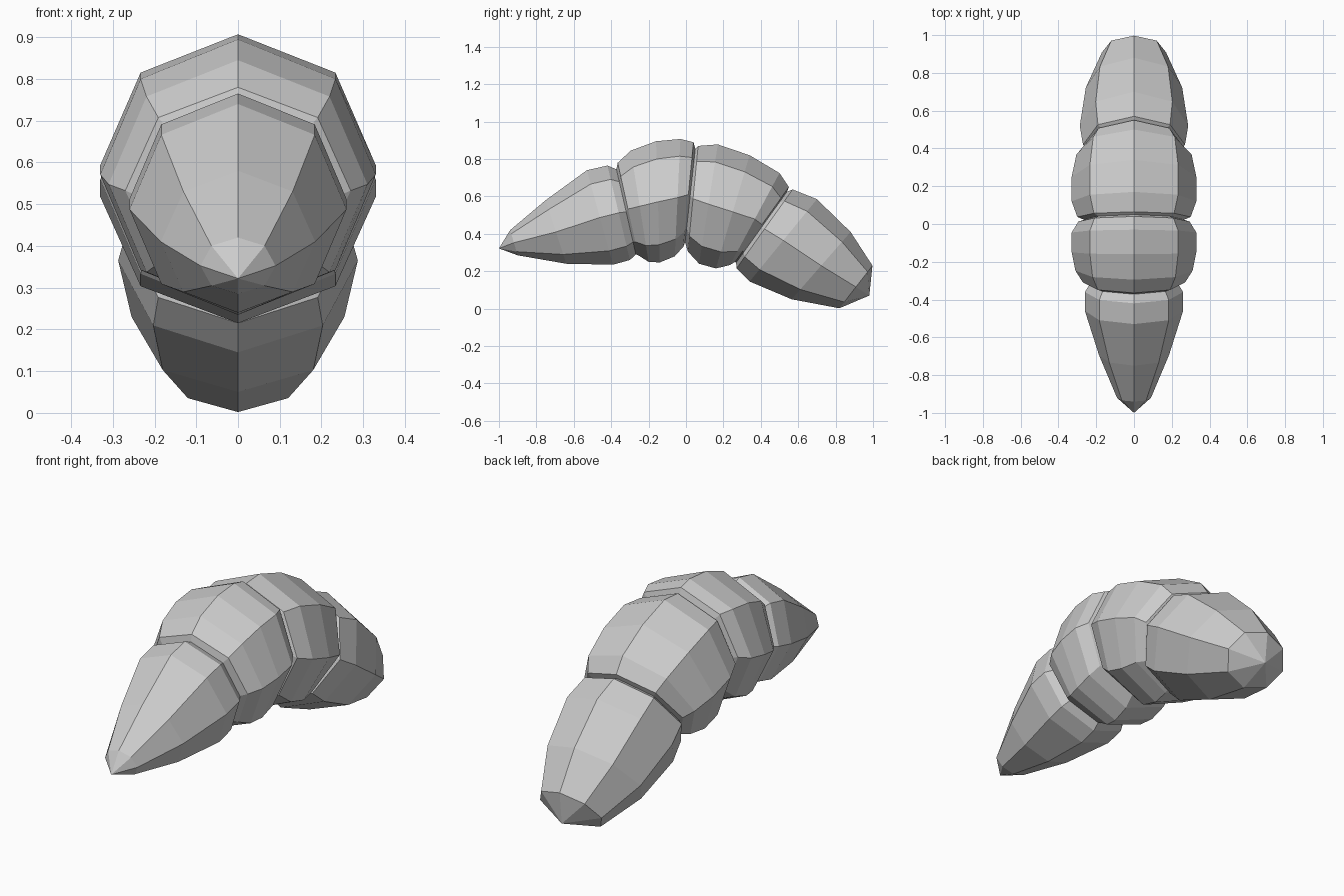
import bpy, bmesh
from math import sin, cos, pi
from mathutils import Vector

if "Cube" in bpy.data.objects:
    bpy.data.objects.remove(bpy.data.objects["Cube"])

SIDES = 8

# Each ring: (top y, top z, bottom y, bottom z, half width)
front_end = [
    (-0.94, 0.42, -0.90, 0.285, 0.09),
    (-0.75, 0.58, -0.64, 0.24, 0.185),
    (-0.53, 0.74, -0.39, 0.235, 0.26),
    (-0.42, 0.765, -0.30, 0.26, 0.26),
]
front_groove = [(-0.372, 0.745, -0.268, 0.29, 0.235)]
front_middle = [
    (-0.365, 0.78, -0.255, 0.285, 0.27),
    (-0.295, 0.845, -0.20, 0.25, 0.31),
    (-0.16, 0.895, -0.14, 0.247, 0.33),
    (-0.03, 0.907, -0.06, 0.28, 0.33),
    (0.04, 0.89, -0.015, 0.33, 0.295),
]
middle_groove = [(0.05, 0.855, -0.005, 0.355, 0.265)]
rear_middle = [
    (0.065, 0.87, 0.01, 0.305, 0.30),
    (0.17, 0.878, 0.07, 0.24, 0.33),
    (0.34, 0.82, 0.16, 0.215, 0.33),
    (0.50, 0.725, 0.235, 0.233, 0.305),
    (0.55, 0.65, 0.262, 0.25, 0.265),
]
rear_groove = [(0.54, 0.625, 0.268, 0.245, 0.24)]
rear_end = [
    (0.57, 0.637, 0.27, 0.215, 0.27),
    (0.70, 0.585, 0.34, 0.145, 0.287),
    (0.88, 0.41, 0.565, 0.05, 0.255),
    (0.997, 0.23, 0.82, 0.002, 0.17),
]


def add_ring(bm, ring):
    ty, tz, by, bz, width = ring
    top, bottom = Vector((0, ty, tz)), Vector((0, by, bz))
    mid, up = (top + bottom) / 2, (top - bottom) / 2
    side = Vector((width, 0, 0))
    return [bm.verts.new(mid + up * cos(2 * pi * i / SIDES) + side * sin(2 * pi * i / SIDES))
            for i in range(SIDES)]


def close_end(bm, ring, tip):
    # Quads meeting at the tip, with edges to the top, bottom and side points
    v = bm.verts.new(tip)
    for i in range(0, SIDES, 2):
        for a, b in ((i, i + 1), (i + 1, i + 2)):
            bm.faces.new((v, ring[a], ring[b % SIDES]))


# Bulging segments lofted along an arched path
bm = bmesh.new()
sections = (front_end + front_groove + front_middle + middle_groove
            + rear_middle + rear_groove + rear_end)
rings = [add_ring(bm, r) for r in sections]
for a, b in zip(rings, rings[1:]):
    for i in range(SIDES):
        j = (i + 1) % SIDES
        bm.faces.new((a[i], a[j], b[j], b[i]))

# Pointed front tip and blunt rear tip
close_end(bm, rings[0], (0, -1.0, 0.322))
close_end(bm, rings[-1], (0, 0.98, 0.07))

bmesh.ops.recalc_face_normals(bm, faces=bm.faces)
mesh = bpy.data.meshes.new("segmented_body")
bm.to_mesh(mesh)
bm.free()
body = bpy.data.objects.new("segmented_body", mesh)
bpy.context.collection.objects.link(body)
